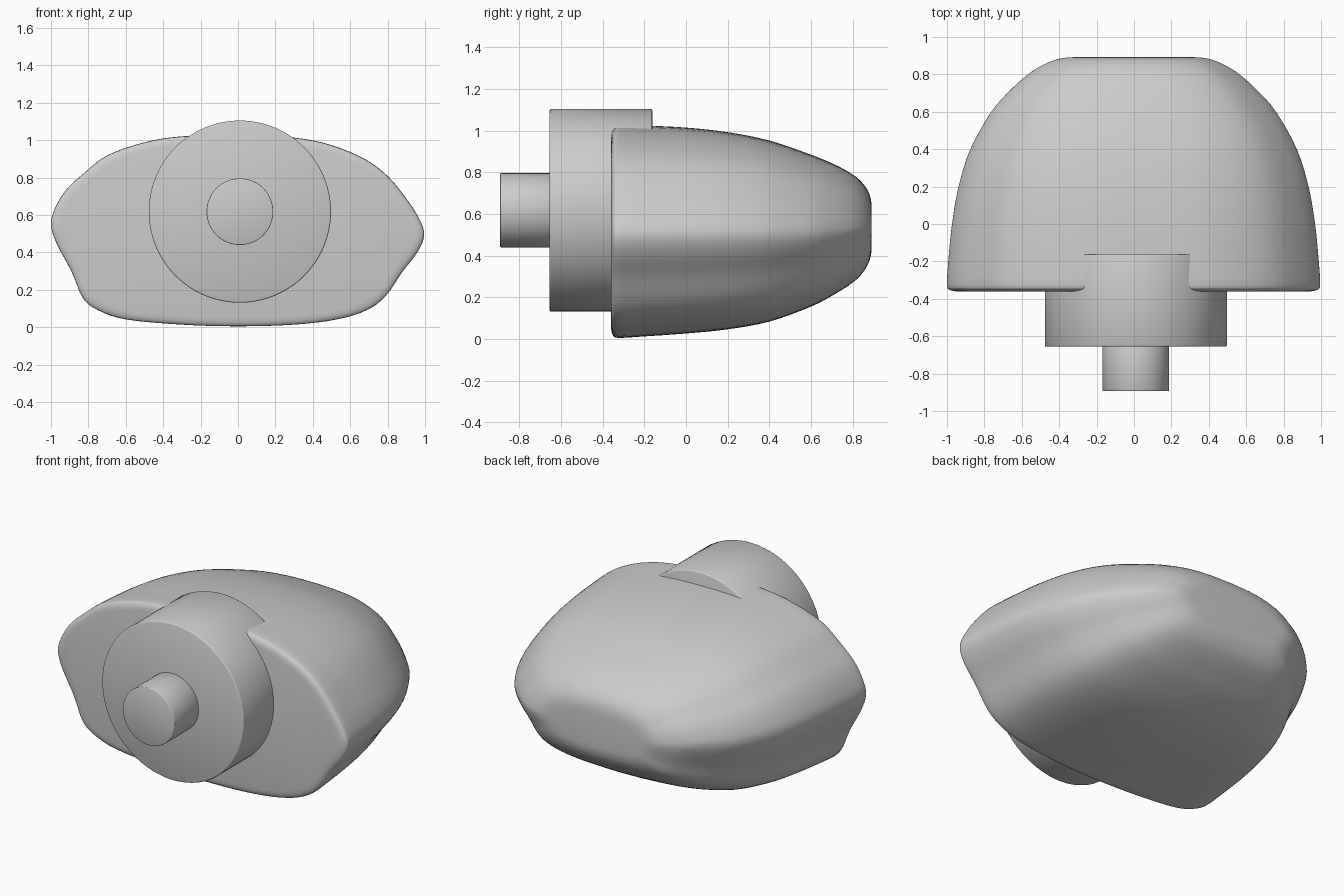
import bpy, bmesh
from mathutils import Matrix

if "Cube" in bpy.data.objects:
    bpy.data.objects.remove(bpy.data.objects["Cube"])

# Front outline (x, z), clockwise from top centre, slightly asymmetric
outline = [(0, 1.03), (.3, 1.015), (.5, .975), (.68, .90), (.80, .81), (.90, .69), (.97, .58),
           (.995, .495), (.96, .405), (.88, .30), (.79, .17), (.69, .095), (.53, .045), (.3, .017),
           (0, .008), (-.3, .017), (-.6, .045), (-.75, .095), (-.83, .16), (-.89, .30),
           (-.97, .45), (-1, .55), (-.98, .635), (-.92, .735), (-.83, .82), (-.70, .92),
           (-.5, .99), (-.3, 1.022)]

# Loft stations: y, half width, bottom z, top z
stations = [(-.36, .95, .05, .985), (-.352, .985, .018, 1.013), (-.325, 1, .005, 1.028),
            (-.2, .993, .012, 1.025), (0, .973, .026, 1.015), (.2, .938, .046, .993),
            (.4, .875, .083, .953), (.6, .763, .155, .885), (.72, .657, .218, .835),
            (.80, .567, .27, .79), (.845, .497, .312, .752), (.875, .43, .36, .71),
            (.888, .375, .40, .67), (.892, .32, .435, .635)]


def spline(points, steps, closed):
    n = len(points)
    out = []
    for i in range(n if closed else n - 1):
        k = [(i + d) % n if closed else min(max(i + d, 0), n - 1) for d in (-1, 0, 1, 2)]
        a, b, c, d = (points[j] for j in k)
        for s in range(steps):
            t = s / steps
            out.append(tuple(.5 * (2 * q + (r - p) * t + (2 * p - 5 * q + 4 * r - u) * t * t
                                   + (3 * q - p - 3 * r + u) * t ** 3)
                             for p, q, r, u in zip(a, b, c, d)))
    return out if closed else out + [points[-1]]


def finish(bm, name, angle):
    bmesh.ops.recalc_face_normals(bm, faces=bm.faces[:])
    mesh = bpy.data.meshes.new(name)
    bm.to_mesh(mesh)
    bm.free()
    obj = bpy.data.objects.new(name, mesh)
    bpy.context.collection.objects.link(obj)
    bpy.ops.object.select_all(action='DESELECT')
    obj.select_set(True)
    bpy.context.view_layer.objects.active = obj
    bpy.ops.object.shade_smooth_by_angle(angle=angle)
    return obj


# Main rounded body, tapering to a small flat end
bm = bmesh.new()
profile = spline(outline, 4, True)
rings = []
for y, w, lo, hi in spline(stations, 4, False):
    rings.append([bm.verts.new((x * w, y, lo + (hi - lo) * (z - .008) / 1.022))
                  for x, z in profile])
n = len(profile)
for a, b in zip(rings, rings[1:]):
    for i in range(n):
        j = (i + 1) % n
        bm.faces.new((a[i], a[j], b[j], b[i]))
bm.faces.new(rings[0])
bm.faces.new(rings[-1])
finish(bm, "body", .7)


def turned_part(name, radius, y0, y1, bevel):
    bm = bmesh.new()
    prof = [(0, y0), (radius - bevel, y0), (radius - bevel * .3, y0 + bevel * .3),
            (radius, y0 + bevel), (radius, y1 - bevel), (radius - bevel * .3, y1 - bevel * .3),
            (radius - bevel, y1), (0, y1)]
    verts = [bm.verts.new((.01 + r, y, .618)) for r, y in prof]
    edges = [bm.edges.new(p) for p in zip(verts, verts[1:])]
    bmesh.ops.spin(bm, geom=verts + edges, cent=(.01, 0, .618), axis=(0, 1, 0),
                   angle=6.283185307, steps=96, use_merge=True)
    bmesh.ops.remove_doubles(bm, verts=bm.verts[:], dist=1e-5)
    finish(bm, name, .9)


# Round collar sunk into the front, and its peg
turned_part("collar", .487, -.656, -.162, .008)
turned_part("peg", .178, -.893, -.64, .004)
